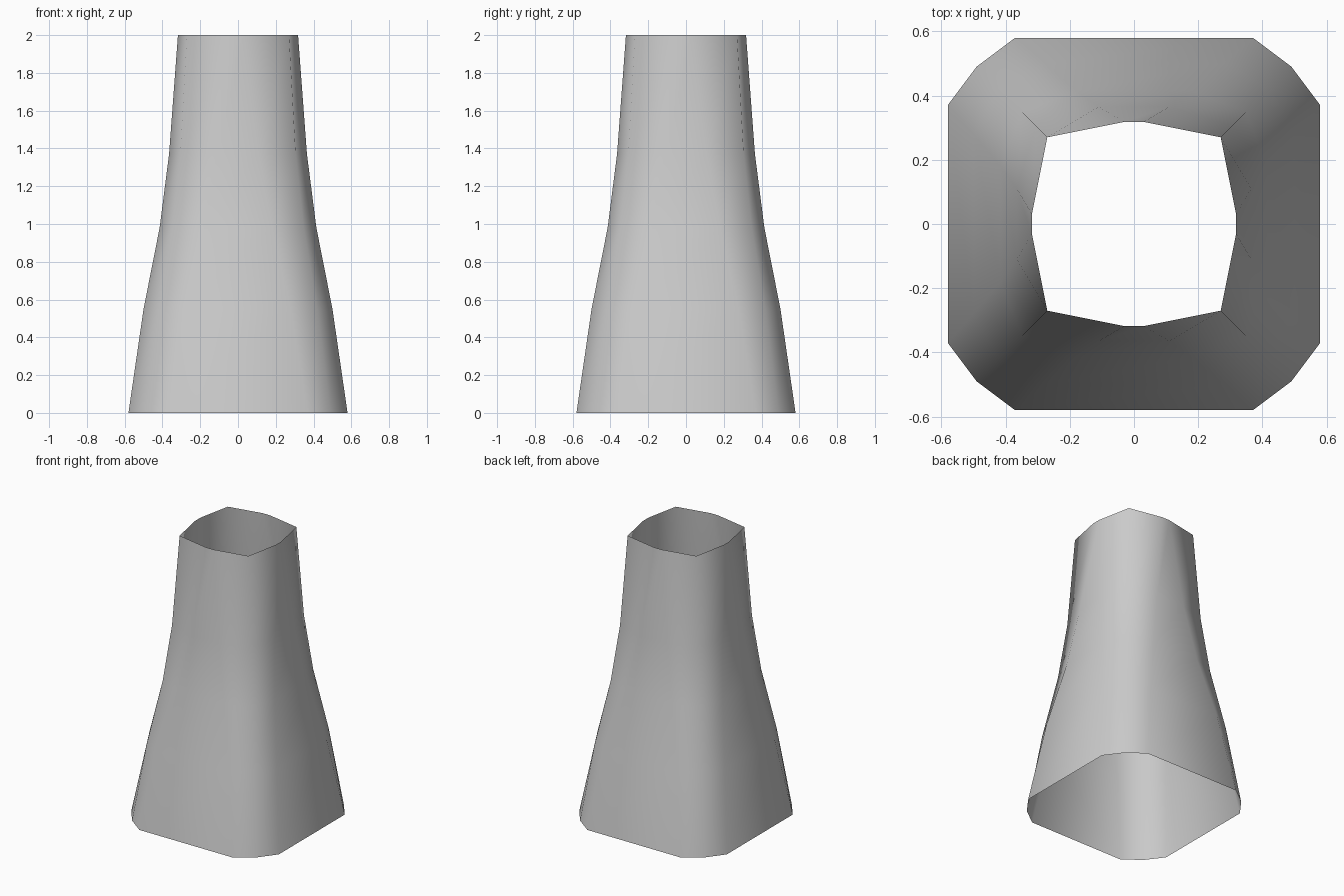
import bpy, bmesh
from mathutils import Matrix

if "Cube" in bpy.data.objects:
    bpy.data.objects.remove(bpy.data.objects["Cube"])

# Ring profile: height, half width, half length of the flat side, corner point
RINGS = [
    (0.00, 0.58, 0.37, 0.49),
    (0.55, 0.50, 0.28, 0.42),
    (0.98, 0.415, 0.18, 0.348),
    (1.37, 0.365, 0.11, 0.305),
    (2.00, 0.318, 0.03, 0.27),
]


def make_ring(bm, z, half, flat, corner):
    """Twelve-sided ring: one corner of three points, turned four times."""
    ring = []
    for i in range(4):
        turn = Matrix.Rotation(i * 1.5707963, 3, 'Z')
        for x, y in ((half, flat), (corner, corner), (flat, half)):
            v = bm.verts.new((x, y, z))
            v.co = turn @ v.co
            ring.append(v)
    return ring


# Open flared tube, lofted through the rings
bm = bmesh.new()
rings = [make_ring(bm, *r) for r in RINGS]
for low, high in zip(rings, rings[1:]):
    n = len(low)
    for i in range(n):
        j = (i + 1) % n
        bm.faces.new((low[i], low[j], high[j], high[i])).smooth = True

mesh = bpy.data.meshes.new("flared_tube")
bm.to_mesh(mesh)
bm.free()
tube = bpy.data.objects.new("flared_tube", mesh)
bpy.context.collection.objects.link(tube)
